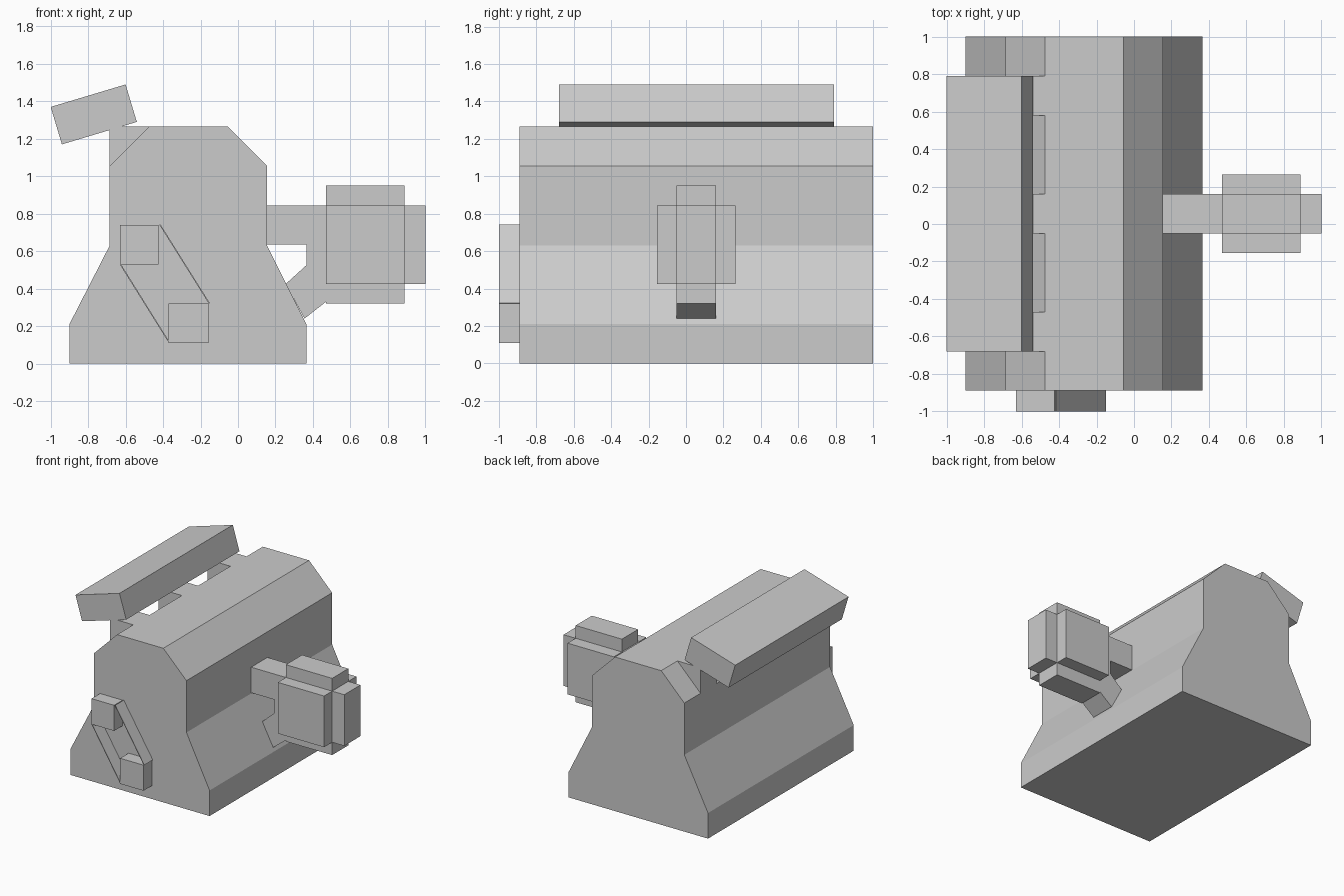
import bpy, bmesh
from mathutils import Vector

if "Cube" in bpy.data.objects:
    bpy.data.objects.remove(bpy.data.objects["Cube"])


def prism(name, profile, y0, y1):
    """Extrude an (x, z) profile from y0 to y1."""
    bm = bmesh.new()
    face = bm.faces.new([bm.verts.new((x, y0, z)) for x, z in profile])
    ext = bmesh.ops.extrude_face_region(bm, geom=[face])["geom"]
    moved = [v for v in ext if isinstance(v, bmesh.types.BMVert)]
    bmesh.ops.translate(bm, verts=moved, vec=(0, y1 - y0, 0))
    bmesh.ops.recalc_face_normals(bm, faces=bm.faces)
    mesh = bpy.data.meshes.new(name)
    bm.to_mesh(mesh)
    bm.free()
    obj = bpy.data.objects.new(name, mesh)
    bpy.context.collection.objects.link(obj)
    return obj


def box(name, x0, x1, y0, y1, z0, z1):
    return prism(name, [(x0, z0), (x1, z0), (x1, z1), (x0, z1)], y0, y1)


def strip(name, a, b, y0, y1, thick=0.006):
    """Thin slab between two (x, z) points."""
    a, b = Vector(a), Vector(b)
    d = (b - a).normalized()
    n = Vector((-d.y, d.x)) * thick / 2
    return prism(name, [a + n, b + n, b - n, a - n], y0, y1)


# Flared housing with bevelled top
prism("housing", [(-0.9, 0), (0.365, 0), (0.365, 0.21), (0.155, 0.63),
                  (0.155, 1.055), (-0.055, 1.265), (-0.475, 1.265),
                  (-0.685, 1.055), (-0.685, 0.63), (-0.9, 0.21)], -0.89, 1.0)

# Wedge supports filling the back bevel under the tilted lid
for i, y in enumerate((-0.68, -0.05, 0.58)):
    prism(f"lid_support_{i + 1}",
          [(-0.685, 1.055), (-0.475, 1.265), (-0.685, 1.265)], y, y + 0.21)

# Tilted lid
prism("tilted_lid", [(-1.0, 1.37), (-0.94, 1.17), (-0.54, 1.29), (-0.6, 1.49)],
      -0.68, 0.79)

# Side arm and diagonal brace
AY = (-0.05, 0.16)
box("side_arm", 0.155, 0.365, *AY, 0.635, 0.845)
prism("arm_brace", [(0.255, 0.425), (0.365, 0.525), (0.47, 0.425),
                    (0.47, 0.33), (0.355, 0.24)], *AY)

# Stepped block on the arm: one box per axis
box("block_core_x", 0.365, 1.0, *AY, 0.425, 0.845)
box("block_core_y", 0.47, 0.89, -0.155, 0.265, 0.425, 0.845)
box("block_core_z", 0.47, 0.89, *AY, 0.32, 0.95)

# Belt drive on the front end: two square pulleys and two thin belt runs
BY = (-1.0, -0.89)
box("upper_pulley", -0.63, -0.425, *BY, 0.53, 0.74)
box("lower_pulley", -0.37, -0.158, *BY, 0.11, 0.32)
strip("belt_upper_run", (-0.417, 0.742), (-0.153, 0.321), *BY)
strip("belt_lower_run", (-0.628, 0.53), (-0.37, 0.117), *BY)
